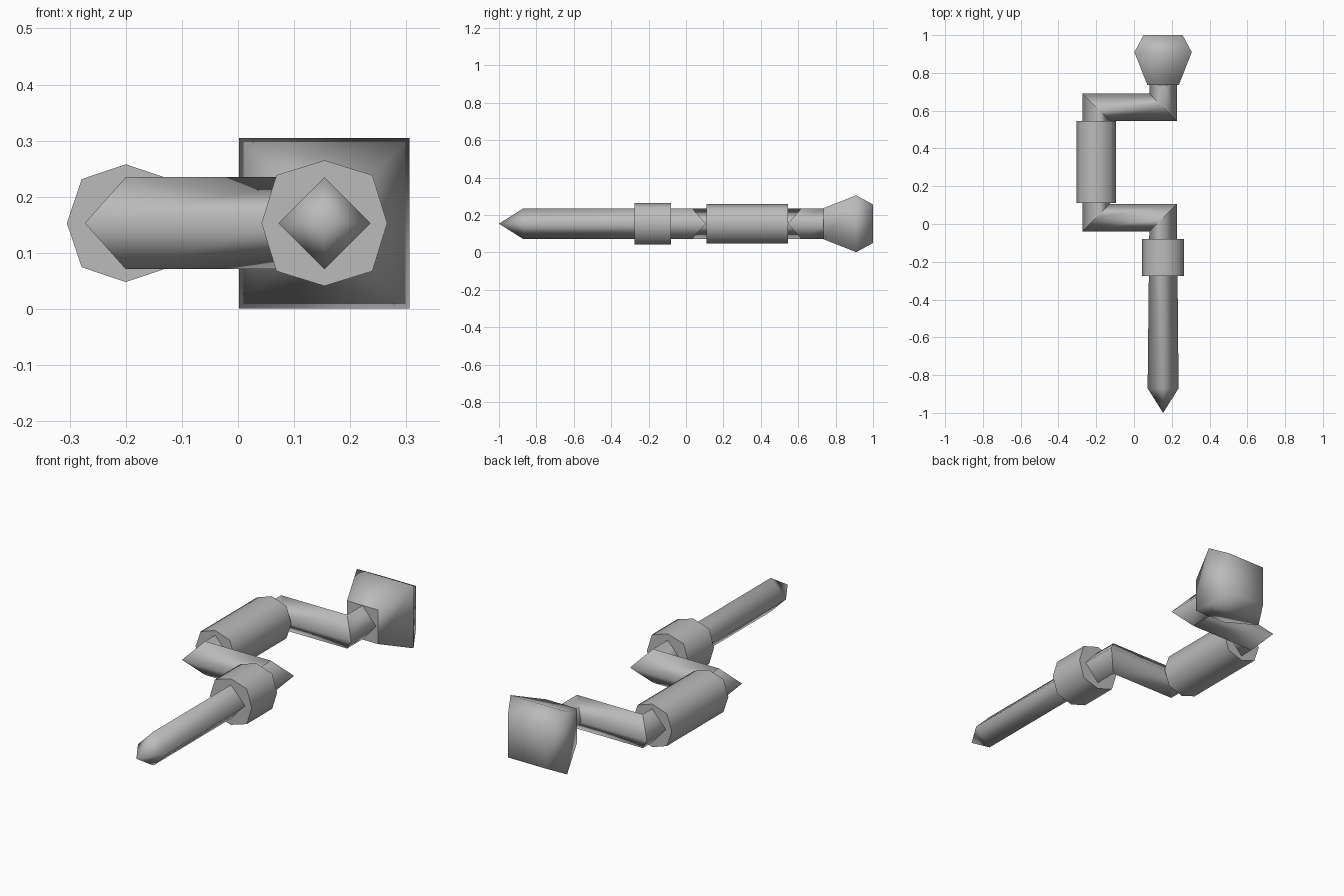
import bpy
import bmesh
from math import cos, sin, pi
from mathutils import Vector

cube = bpy.data.objects.get("Cube")
if cube:
    bpy.data.objects.remove(cube, do_unlink=True)

grey = bpy.data.materials.new("plain grey")
grey.use_nodes = True
color = (0.5, 0.5, 0.5, 1)
grey.diffuse_color = color
grey.node_tree.nodes["Principled BSDF"].inputs["Base Color"].default_value = color

AXIS_X, GRIP_X, MID_Z = 0.154, -0.2, 0.153
FRONT_Y, BACK_Y = 0.033, 0.617      # centre lines of the two crank arms


def loft(name, section, rings, sharp=(), closed_start=True):
    """Skin a section through rings of (x, y, width vector, height)."""
    bm = bmesh.new()
    loops = []
    for x, y, (wx, wy), h in rings:
        loops.append([bm.verts.new((x + u * wx, y + u * wy, MID_Z + v * h))
                      for u, v in section])
    n = len(section)
    for a, b in zip(loops, loops[1:]):
        for i in range(n):
            j = (i + 1) % n
            bm.faces.new((a[i], a[j], b[j], b[i]))
    if closed_start:
        bm.faces.new(loops[0])
    bm.faces.new(loops[-1])
    for f in bm.faces:
        f.smooth = True
    for k in sharp:
        for i in range(n):
            bm.edges.get((loops[k][i], loops[k][(i + 1) % n])).smooth = False
    bmesh.ops.remove_doubles(bm, verts=bm.verts, dist=1e-5)
    bmesh.ops.recalc_face_normals(bm, faces=bm.faces)
    mesh = bpy.data.meshes.new(name)
    bm.to_mesh(mesh)
    bm.free()
    mesh.materials.append(grey)
    obj = bpy.data.objects.new(name, mesh)
    bpy.context.collection.objects.link(obj)
    return obj


diamond = [(1, 0), (0, 1), (-1, 0), (0, -1)]
square = [(1, 1), (-1, 1), (-1, -1), (1, -1)]

# Cranked rod: pointed tip, four mitred corners, end at the knob
R, M = 0.082, 0.073
loft("cranked_rod", diamond, [
    (AXIS_X, -1, (0, 0), 0),
    (AXIS_X, -0.87, (R, 0), R),
    (AXIS_X, FRONT_Y, (M, M), R),
    (GRIP_X, FRONT_Y, (M, M), R),
    (GRIP_X, BACK_Y, (M, -M), R),
    (AXIS_X, BACK_Y, (M, -M), R),
    (AXIS_X, 0.74, (M, 0), R),
], sharp=(2, 3, 4, 5, 6), closed_start=False)


# Eight-sided sleeves around the rod
def sleeve(name, x, y0, y1, r, diagonal):
    section = []
    for i in range(8):
        k = diagonal if i % 2 else r
        section.append((k * cos(i * pi / 4), k * sin(i * pi / 4)))
    loft(name, section, [(x, y0, (1, 0), 1), (x, y1, (1, 0), 1)], sharp=(0, 1))


sleeve("chuck_collar", AXIS_X, -0.275, -0.08, 0.112, 0.121)
sleeve("grip_sleeve", GRIP_X, 0.11, 0.545, 0.105, 0.111)

# Square flared knob at the back
loft("end_knob", square, [
    (AXIS_X, y, (w, 0), w)
    for y, w in ((0.735, 0.083), (0.91, 0.152), (1, 0.103))
], sharp=(0,))
